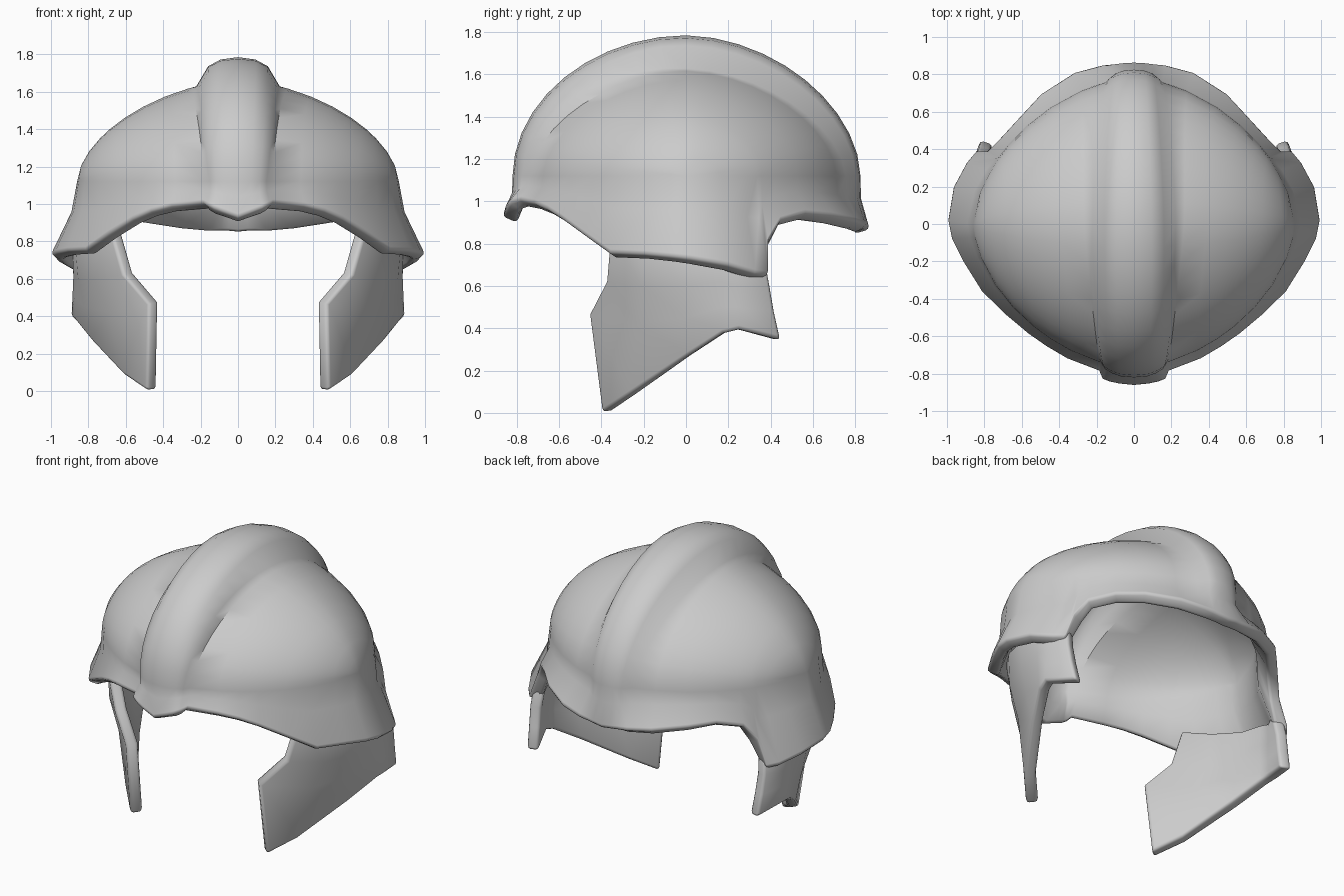
import bpy
import bmesh
from math import atan2, sin, cos, pi, radians
from mathutils import Vector

cube = bpy.data.objects.get("Cube")
if cube:
    bpy.data.objects.remove(cube, do_unlink=True)

steel = bpy.data.materials.new("light_grey_steel")
steel.use_nodes = True
grey = (0.6, 0.6, 0.6, 1.0)
steel.diffuse_color = grey
steel.node_tree.nodes["Principled BSDF"].inputs["Base Color"].default_value = grey


def loft(name, grids, thickness, sharp):
    """Skin grids of points into one sheet facing outwards, mirror and thicken it."""
    bm = bmesh.new()
    for rows in grids:
        grid = [[bm.verts.new(p) for p in row] for row in rows]
        for low, high in zip(grid, grid[1:]):
            for i in range(len(low) - 1):
                bm.faces.new((low[i], low[i + 1], high[i + 1], high[i]))
    bmesh.ops.remove_doubles(bm, verts=bm.verts, dist=0.0005)
    bmesh.ops.recalc_face_normals(bm, faces=bm.faces)
    heart = Vector((0, 0, 0.7))
    facing = sum(f.normal.dot(f.calc_center_median() - heart) * f.calc_area() for f in bm.faces)
    if facing < 0:
        bmesh.ops.reverse_faces(bm, faces=bm.faces)
    mesh = bpy.data.meshes.new(name)
    bm.to_mesh(mesh)
    bm.free()
    mesh.materials.append(steel)
    obj = bpy.data.objects.new(name, mesh)
    bpy.context.collection.objects.link(obj)
    mirror = obj.modifiers.new("mirror", "MIRROR")
    mirror.use_clip = True
    solid = obj.modifiers.new("thickness", "SOLIDIFY")
    solid.thickness = thickness
    solid.offset = -1
    bevel = obj.modifiers.new("soft_edge", "BEVEL")
    bevel.width = thickness * 0.25
    bevel.segments = 2
    bevel.angle_limit = radians(60)
    bpy.ops.object.select_all(action="DESELECT")
    obj.select_set(True)
    bpy.context.view_layer.objects.active = obj
    bpy.ops.object.shade_smooth_by_angle(angle=radians(sharp))


# Rim of the bowl: pointed brow, temple, middle of the side, ear and nape
rim = [(0, -.868, .93), (.08, -.86, .96), (.13, -.85, .98), (.17, -.835, 1.0),
       (.19, -.79, 1.01), (.36, -.725, .995), (.47, -.66, .965), (.57, -.59, .92),
       (.7, -.48, .84), (.82, -.36, .755), (.92, -.2, .75), (.98, -.08, .74),
       (1, .02, .73),
       (.97, .2, .7), (.9, .33, .66), (.85, .39, .65), (.79, .39, .81),
       (.73, .45, .91), (.62, .57, .945), (.5, .7, .935), (.32, .815, .91),
       (.17, .855, .89), (.11, .86, .882), (.06, .865, .875), (0, .868, .868)]
side = len(rim) // 2
swell = {1: .5, 2: .5, 3: .5, 4: .18}
ridge = {0: 1, 1: .95, 2: .75}


def dome_point(i, t):
    """Point on slice i of the bowl, t running from front to back over the top."""
    front, back = rim[i], rim[-1 - i]
    a = atan2(front[0] / 0.86, -front[1] / 0.77)
    b = atan2(back[0] / 0.86, back[1] / 0.78)
    b = (a + (b - a) * t / pi) * (1 + swell.get(i, 0) * sin(t))
    if i == side:
        b = pi / 2
    # The crest ridge is a taller, rounder middle strip of the same sheet
    w = ridge.get(i, 0)
    if i == 3:
        w = 0.5 * max(0, cos(t))
    if t < pi / 2:
        power, depth = 1.72 + 0.23 * w, 0.77 + 0.05 * w
    else:
        power, depth = 1.72 + 0.1 * w, 0.78 + 0.045 * w
    d = Vector((sin(b), -cos(b) * cos(t), cos(b) * sin(t)))
    d /= sum(abs(c) ** power for c in d) ** (1 / power)
    return Vector((0.86 * d.x, depth * d.y, 1.12 + (0.54 + 0.125 * w) * d.z))


# Bowl with its crest, then the flared skirt below it
steps = 20
dome = [[dome_point(i, pi * k / steps) for i in range(side + 1)] for k in range(steps + 1)]
equator = dome[0] + dome[-1][-2::-1]
flare = []
for low, high in zip(rim, equator):
    inward = 0.95 - 0.17 * low[0] ** 4
    flare.append([low[n] + (high[n] - low[n]) * f for n, f in enumerate((inward, inward, .58))])
loft("helmet_bowl", [dome, [rim, flare, equator]], 0.075, 45)

# Cheek guards, columns running from the face edge to the ear edge
cheek = [[(.68, -.36, .86), (.61, -.38, .62), (.475, -.46, .465), (.485, -.4, 0)],
         [(.79, -.2, .82), (.77, -.21, .6), (.69, -.23, .42), (.61, -.27, .085)],
         [(.87, 0, .78), (.855, 0, .6), (.82, 0, .45), (.78, 0, .265)],
         [(.885, .17, .76), (.88, .17, .62), (.875, .17, .5), (.87, .17, .375)],
         [(.88, .26, .74), (.88, .26, .6), (.885, .25, .5), (.89, .25, .395)],
         [(.82, .375, .74), (.835, .4, .6), (.83, .42, .48), (.82, .45, .345)]]
loft("cheek_guards", [cheek], 0.07, 40)
